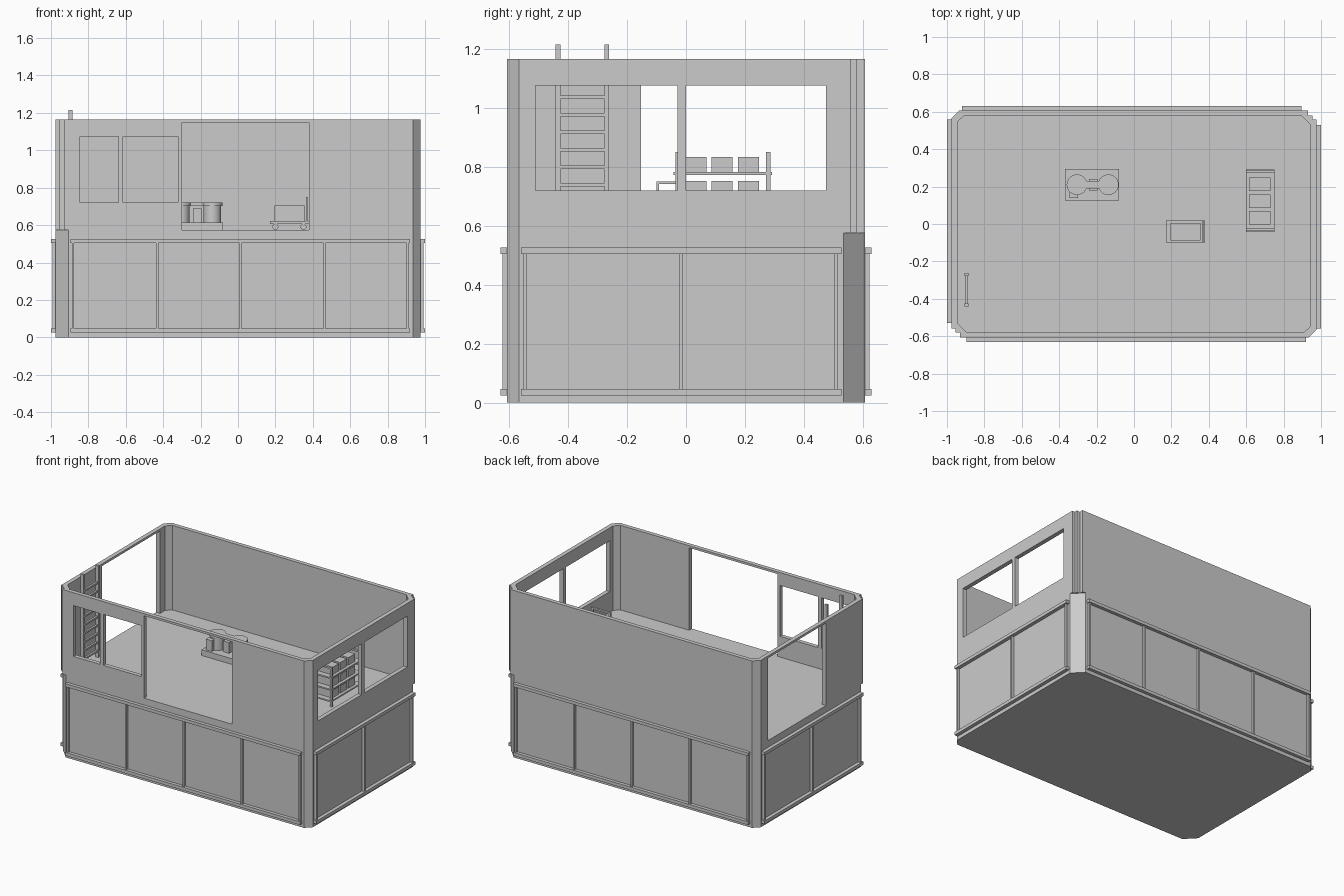
import bpy
import bmesh
from mathutils import Matrix, Vector

if "Cube" in bpy.data.objects:
    bpy.data.objects.remove(bpy.data.objects["Cube"], do_unlink=True)

grey = bpy.data.materials.new("plain grey")
grey.use_nodes = True
grey.diffuse_color = (0.6, 0.6, 0.6, 1)
grey.node_tree.nodes["Principled BSDF"].inputs["Base Color"].default_value = (0.6, 0.6, 0.6, 1)

FLOOR, TOP = 0.575, 1.165


def finish(name, bm):
    bmesh.ops.recalc_face_normals(bm, faces=bm.faces)
    mesh = bpy.data.meshes.new(name)
    bm.to_mesh(mesh)
    bm.free()
    mesh.materials.append(grey)
    obj = bpy.data.objects.new(name, mesh)
    bpy.context.collection.objects.link(obj)
    return obj


def add_box(bm, x, y, z):
    size = [b - a for a, b in (x, y, z)]
    mid = [(a + b) / 2 for a, b in (x, y, z)]
    bmesh.ops.create_cube(bm, size=1, matrix=Matrix.Translation(mid) @ Matrix.Diagonal((*size, 1)))


def boxes(name, *parts):
    bm = bmesh.new()
    for part in parts:
        add_box(bm, *part)
    return finish(name, bm)


def cylinder(name, centre, radius, depth, axis="Z"):
    bm = bmesh.new()
    turn = Matrix.Rotation(1.5708, 4, "X") if axis == "Y" else Matrix()
    bmesh.ops.create_cone(bm, cap_ends=True, segments=24, radius1=radius, radius2=radius,
                          depth=depth, matrix=Matrix.Translation(centre) @ turn)
    obj = finish(name, bm)
    for p in obj.data.polygons:
        p.use_smooth = len(p.vertices) == 4
    obj.data.set_sharp_from_angle(angle=0.6)
    return obj


def prism(name, outline, z0, z1):
    bm = bmesh.new()
    face = bm.faces.new([bm.verts.new((x, y, z0)) for x, y in outline])
    side = bmesh.ops.extrude_face_region(bm, geom=[face])["geom"]
    verts = [v for v in side if isinstance(v, bmesh.types.BMVert)]
    bmesh.ops.translate(bm, verts=verts, vec=Vector((0, 0, z1 - z0)))
    return finish(name, bm)


def mirrored(half):
    # Plan outline with half-turn symmetry
    return half + [(-x, -y) for x, y in half]


def subtract(target, cutters):
    for c in cutters:
        c.hide_render = True
        mod = target.modifiers.new("cut", "BOOLEAN")
        mod.operation, mod.solver, mod.object = "DIFFERENCE", "EXACT", c
    graph = bpy.context.evaluated_depsgraph_get()
    mesh = bpy.data.meshes.new_from_object(target.evaluated_get(graph))
    target.modifiers.clear()
    target.data = mesh
    for c in cutters:
        bpy.data.objects.remove(c, do_unlink=True)


# Solid base with bevelled corners
W, D = 0.975, 0.607
prism("base", mirrored([(0.935, -D), (W, -0.567), (W, 0.535), (0.905, D)]), 0, FLOOR)

# Upper walls: two bevelled and two stepped corners
outer = mirrored([(0.935, -D), (W, -0.567), (W, 0.56), (0.955, 0.56),
                  (0.955, 0.58), (0.93, 0.58), (0.93, D)])
inner = mirrored([(0.91, -0.578), (0.945, -0.545), (0.945, 0.528), (0.895, 0.578)])
walls = prism("walls", outer, FLOOR, TOP)
sill, head = 0.72, 1.075
openings = [
    ((-0.845, -0.64), (-0.7, -0.5), (sill, head)),
    ((-0.615, -0.32), (-0.7, -0.5), (sill, head)),
    ((-0.3, 0.38), (-0.7, -0.5), (0.5, 1.15)),
    ((0.9, 1.05), (-0.51, -0.028), (sill, head)),
    ((0.9, 1.05), (0, 0.475), (sill, head)),
    ((-1.05, -0.9), (-0.152, 0.49), (0.5, 1.15)),
]
subtract(walls, [prism("room_cutter", inner, 0.5, 1.3)]
         + [boxes("opening_cutter", o) for o in openings])


# Panel frames round the base
def frame(name, lo, hi, posts, wall, out, along_x):
    parts = []

    def put(span, depth, z):
        across = tuple(sorted((wall, wall + out * depth)))
        parts.append((span, across, z) if along_x else (across, span, z))

    for z in ((0.025, 0.047), (0.505, 0.527)):
        put((lo, hi), 0.025, z)
    for p in posts:
        put((p - 0.006, p + 0.006), 0.017, (0.047, 0.505))
    boxes(name, *parts)


for side, s in (("front", 1), ("back", -1)):
    ends = sorted((-0.895 * s, 0.92 * s))
    frame(side + "_panel_frame", *ends, [s * p for p in (-0.882, -0.432, 0.013, 0.462, 0.908)],
          -s * 0.605, -s, True)
for side, s in (("left", 1), ("right", -1)):
    ends = sorted((-0.56 * s, 0.528 * s))
    frame(side + "_panel_frame", *ends, [s * p for p in (-0.546, -0.018, 0.51)],
          s * W, s, False)

# Ladder
boxes("ladder_rails", *[((-0.905, -0.885), (y - 0.008, y + 0.008), (FLOOR, 1.215))
                        for y in (-0.434, -0.269)])
boxes("ladder_rungs", *[((-0.902, -0.888), (-0.43, -0.273), (z - 0.006, z + 0.006))
                        for z in [0.62 + 0.0595 * i for i in range(9)]])

# Twin-drum machine
boxes("machine_plinth", ((-0.37, -0.08), (0.125, 0.295), (FLOOR, 0.615)))
for i, x in enumerate((-0.305, -0.137)):
    cylinder(f"machine_drum_{i}", (x, 0.21, 0.66), 0.047, 0.09)
    cylinder(f"machine_lid_{i}", (x, 0.21, 0.711), 0.055, 0.018)
boxes("machine_bridge", ((-0.28, -0.16), (0.19, 0.23), (0.702, 0.72)),
      ((-0.24, -0.195), (0.18, 0.24), (0.615, 0.69)),
      ((-0.345, -0.3), (0.14, 0.17), (0.615, 0.69)))

# Cart
boxes("cart_deck", ((0.17, 0.38), (-0.1, 0.02), (0.607, 0.622)))
boxes("cart_crate", ((0.195, 0.355), (-0.088, 0.005), (0.622, 0.705)))
boxes("cart_handle", ((0.364, 0.372), (-0.1, -0.092), (0.622, 0.75)),
      ((0.364, 0.372), (0.012, 0.02), (0.622, 0.75)),
      ((0.364, 0.372), (-0.1, 0.02), (0.742, 0.75)))
for x in (0.2, 0.35):
    for y in (-0.09, 0.01):
        cylinder("cart_wheel", (x, y, 0.591), 0.016, 0.015, "Y")

# Shelf unit with stored boxes
ends = [(-0.036, -0.022), (0.272, 0.286)]
boxes("shelf_posts", *[(x, y, (FLOOR, 0.85)) for x in ((0.6, 0.615), (0.735, 0.75)) for y in ends])
levels = (0.61, 0.69, 0.772)
boxes("shelf_boards", *[((0.6, 0.75), (-0.042, 0.292), (z, z + 0.01)) for z in levels])
boxes("shelf_top_bars", *[((0.6, 0.75), y, (0.838, 0.85)) for y in ends])
boxes("stored_boxes", *[((0.615, 0.73), (y, y + 0.072), (z + 0.01, z + 0.062))
                        for z in levels for y in (-0.003, 0.086, 0.176)])
